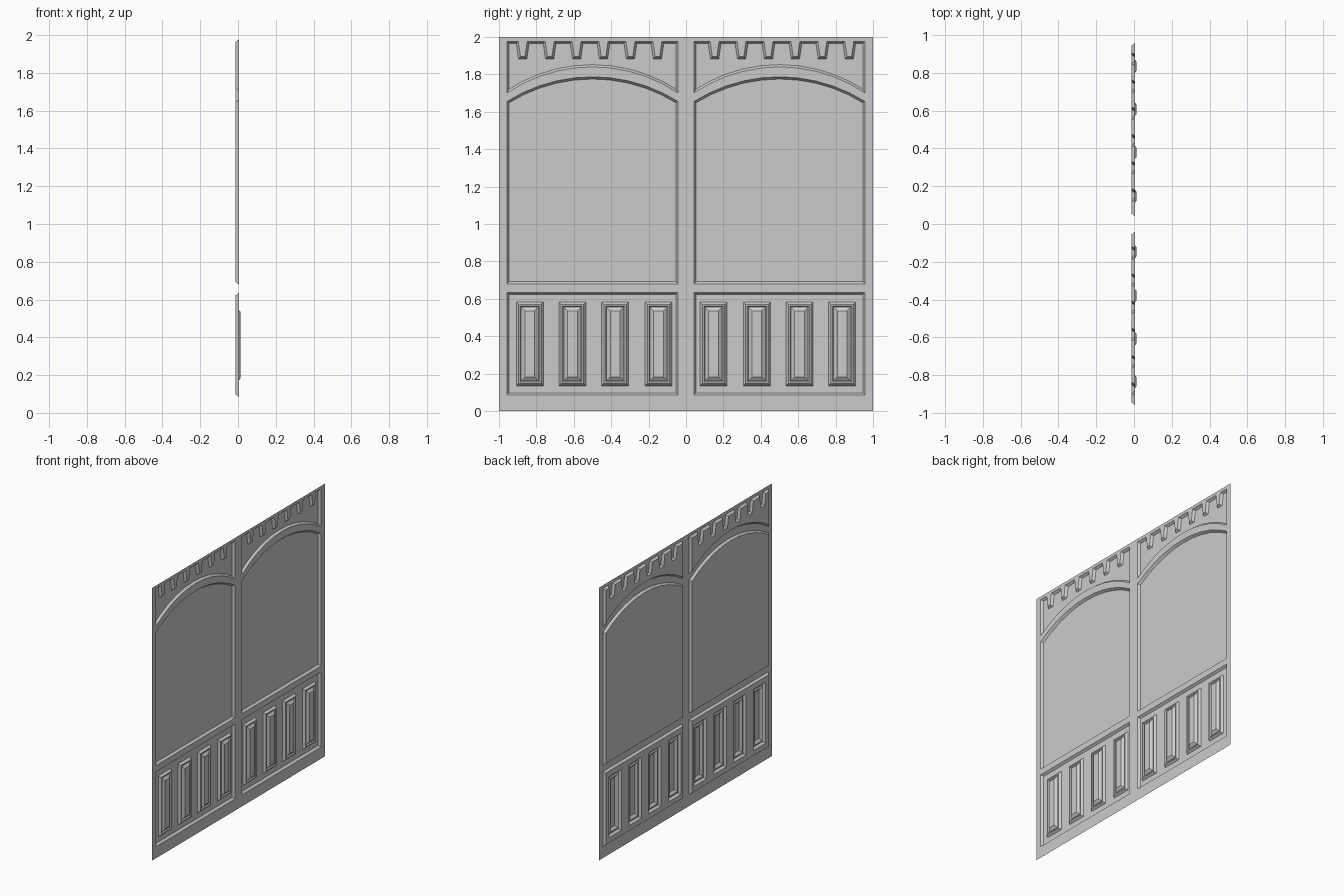
import bpy, bmesh, math
from mathutils import Vector

if "Cube" in bpy.data.objects:
    bpy.data.objects.remove(bpy.data.objects["Cube"])

FRAME, FLOOR, FIELD = 0.004, -0.012, 0.012   # depth levels along x
BEVEL = 0.012


def rect(y0, y1, z0, z1):
    return [Vector(p) for p in ((y0, z0), (y1, z0), (y1, z1), (y0, z1))]


def arc(y0, y1, spring, rise, n=10):
    """Segmental arch from y0 to y1."""
    w, c = (y1 - y0) / 2, (y0 + y1) / 2
    r = (w * w + rise * rise) / (2 * rise)
    a = math.asin(w / r)
    return [Vector((c + r * math.sin(t), spring + rise - r + r * math.cos(t)))
            for t in (-a + 2 * a * i / n for i in range(n + 1))]


def inset(loop, d):
    """Mitred inward offset of a counter-clockwise loop."""
    out = []
    for i, p in enumerate(loop):
        e1 = (p - loop[i - 1]).normalized()
        e2 = (loop[(i + 1) % len(loop)] - p).normalized()
        n1, n2 = Vector((-e1.y, e1.x)), Vector((-e2.y, e2.x))
        out.append(p + (n1 + n2) * d / (1 + n1.dot(n2)))
    return out


def mirror(loop, side):
    return loop if side > 0 else [Vector((-p.x, p.y)) for p in reversed(loop)]


def fill(bm, loops, x):
    """Flat sheet at depth x: first loop is the outline, the rest are holes."""
    edges = []
    for lp in loops:
        vs = [bm.verts.new((x, p.x, p.y)) for p in lp]
        edges += [bm.edges.new((vs[i - 1], vs[i])) for i in range(len(vs))]
    res = bmesh.ops.triangle_fill(bm, use_beauty=True, use_dissolve=False, edges=edges)
    for f in res["geom"]:
        if isinstance(f, bmesh.types.BMFace):
            f.normal_update()
            if f.normal.x < 0:
                f.normal_flip()


def wall(bm, a, xa, b, xb):
    """Sloping band between an outer loop and its inset."""
    va = [bm.verts.new((xa, p.x, p.y)) for p in a]
    vb = [bm.verts.new((xb, p.x, p.y)) for p in b]
    for i in range(len(a)):
        bm.faces.new((va[i - 1], va[i], vb[i], vb[i - 1]))


def finish(bm, name):
    bmesh.ops.remove_doubles(bm, verts=bm.verts[:], dist=1e-5)
    me = bpy.data.meshes.new(name)
    bm.to_mesh(me)
    bm.free()
    bpy.context.collection.objects.link(bpy.data.objects.new(name, me))


def recess(loop, name, holes=()):
    bm = bmesh.new()
    inner = inset(loop, BEVEL)
    wall(bm, loop, FRAME, inner, FLOOR)
    fill(bm, [inner, *holes], FLOOR)
    finish(bm, name)


Y0, Y1 = 0.042, 0.958

# Outlines of the three recesses in one bay
base = rect(Y0, Y1, 0.085, 0.635)
arch = [Vector((Y0, 0.68)), Vector((Y1, 0.68))] + arc(Y0, Y1, 1.655, 0.132)[::-1]
frieze = arc(Y0, Y1, 1.70, 0.14) + [Vector((Y1, 1.977))]
for i in range(5, -1, -1):                      # hanging teeth
    c = 0.153 + 0.144 * i
    frieze += [Vector((c + dy, z)) for dy, z in
               ((0.024, 1.977), (0.012, 1.895), (-0.012, 1.895), (-0.024, 1.977))]
frieze.append(Vector((Y0, 1.977)))
fields = [rect(c - 0.072, c + 0.072, 0.135, 0.582) for c in (0.147, 0.379, 0.607, 0.835)]

frame_holes = []
for side, tag in ((1, "right"), (-1, "left")):
    b, a, f = (mirror(l, side) for l in (base, arch, frieze))
    panels = [mirror(l, side) for l in fields]
    frame_holes += [b, a, f]
    recess(b, f"base_panel_{tag}", panels)
    recess(a, f"arch_panel_{tag}")
    recess(f, f"frieze_panel_{tag}")

    # Raised rectangular fields: rim, groove, bevelled centre
    for k, p in enumerate(panels):
        bm = bmesh.new()
        steps = [(0, FLOOR), (0.012, FRAME), (0.02, FRAME), (0.026, -0.003), (0.046, FIELD)]
        rings = [(inset(p, d), x) for d, x in steps]
        for (l1, x1), (l2, x2) in zip(rings, rings[1:]):
            wall(bm, l1, x1, l2, x2)
        fill(bm, [rings[-1][0]], FIELD)
        finish(bm, f"raised_field_{tag}_{k + 1}")

# Face frame: stiles, rails, arch bands and toothed top rail in one sheet
bm = bmesh.new()
fill(bm, [rect(-1, 1, 0, 2), *frame_holes], FRAME)
finish(bm, "frame")
